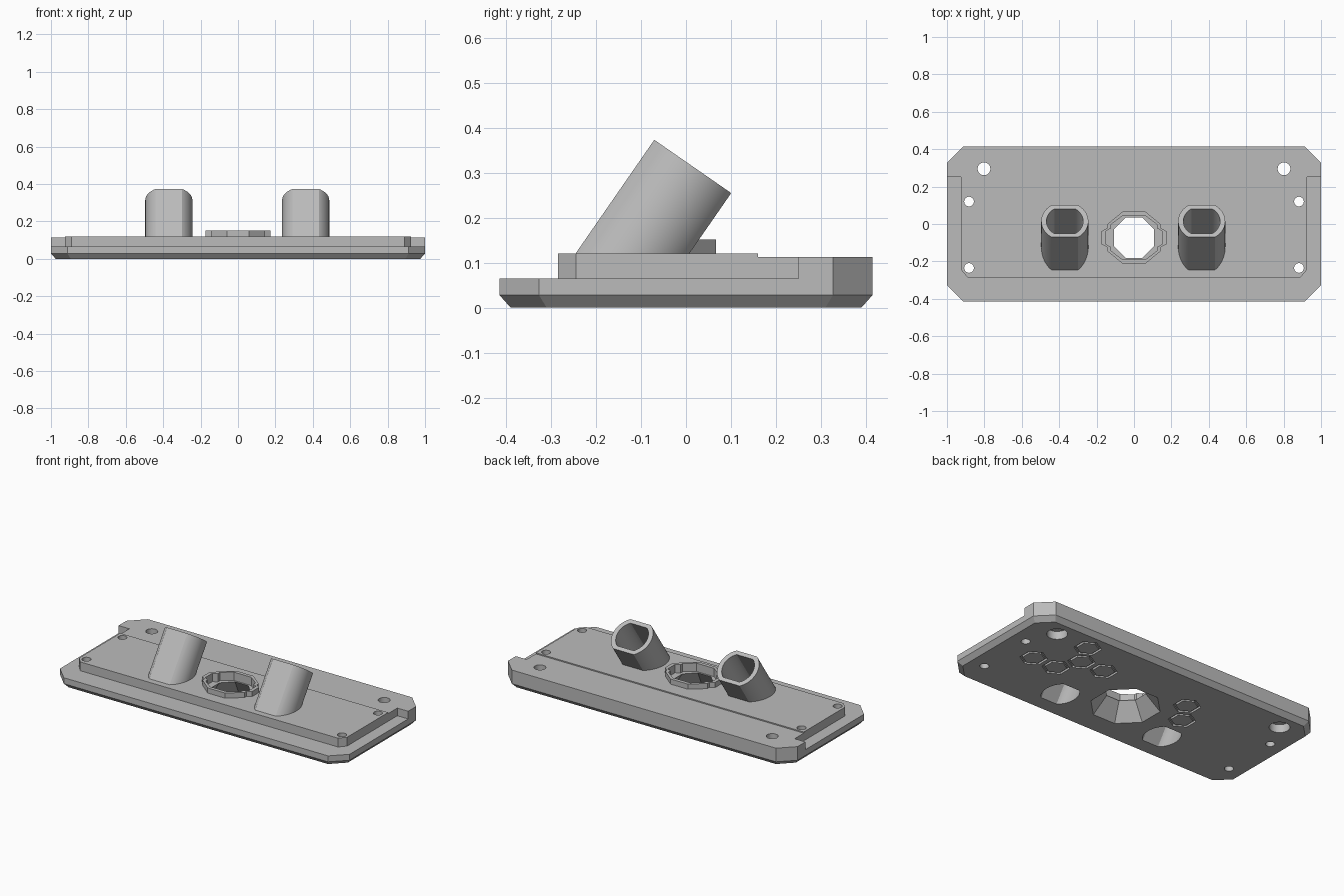
import bpy, bmesh, math
from mathutils import Vector

old = bpy.data.objects.get("Cube")
if old:
    bpy.data.objects.remove(old)

grey = bpy.data.materials.new("plain_grey")
grey.use_nodes = True
COLOUR = (0.5, 0.5, 0.5, 1)
grey.diffuse_color = COLOUR
grey.node_tree.nodes["Principled BSDF"].inputs["Base Color"].default_value = COLOUR


def loft(bm, rings):
    """Closed solid through matching rings of points, bottom to top."""
    loops = [[bm.verts.new(p) for p in ring] for ring in rings]
    n = len(loops[0])
    for a, b in zip(loops, loops[1:]):
        for i in range(n):
            j = (i + 1) % n
            bm.faces.new((a[i], a[j], b[j], b[i]))
    bm.faces.new(loops[0][::-1])
    bm.faces.new(loops[-1])


def level(outline, z):
    return [(x, y, z) for x, y in outline]


def prism(bm, outline, z0, z1):
    loft(bm, [level(outline, z0), level(outline, z1)])


def finish(bm, name):
    bmesh.ops.recalc_face_normals(bm, faces=bm.faces)
    mesh = bpy.data.meshes.new(name)
    bm.to_mesh(mesh)
    bm.free()
    mesh.materials.append(grey)
    obj = bpy.data.objects.new(name, mesh)
    bpy.context.collection.objects.link(obj)
    return obj


def ngon(cx, cy, r, n, turn=0.0):
    return [(cx + r * math.cos(turn + math.tau * i / n),
             cy + r * math.sin(turn + math.tau * i / n)) for i in range(n)]


def clipped_rect(hx, hy, c):
    return [(-hx + c, -hy), (hx - c, -hy), (hx, -hy + c), (hx, hy - c),
            (hx - c, hy), (-hx + c, hy), (-hx, hy - c), (-hx, -hy + c)]


def mirror_x(half):
    """Right half of an outline, front to back, completed on the left."""
    return half + [(-x, y) for x, y in reversed(half)]


def solid(name, outline, z0, z1):
    bm = bmesh.new()
    prism(bm, outline, z0, z1)
    return finish(bm, name)


# Base plate with bevelled underside
bm = bmesh.new()
loft(bm, [level(clipped_rect(0.975, 0.39, 0.08), 0),
          level(clipped_rect(1, 0.415, 0.088), 0.028),
          level(clipped_rect(1, 0.415, 0.088), 0.065)])
base = finish(bm, "base_plate")

# Raised back step and front panel
back = solid("back_step", mirror_x([(0.925, 0.16), (0.925, 0.25), (1, 0.25),
                                    (1, 0.327), (0.912, 0.415)]), 0.065, 0.113)
panel = solid("front_panel", mirror_x([(0.89, -0.285), (0.925, -0.245),
                                       (0.925, 0.16)]), 0.065, 0.12)

# Collar around the central opening, with an ear on each side
CY = -0.073


def collar_outline(g):
    half = [(0.06, -0.14 + g), (0.145 - g, -0.07), (0.145 - g, -0.05), (0.173 - g, -0.035)]
    half += [(x, -y) for x, y in reversed(half)]
    return [(x, y + CY) for x, y in mirror_x(half)]


collar = solid("centre_collar", collar_outline(0), 0.115, 0.152)

# Tilted tubes: flattened round section swept along a leaning axis
TILT = math.radians(34.7)
AXIS = Vector((0, math.sin(TILT), math.cos(TILT)))
ACROSS = Vector((0, math.cos(TILT), -math.sin(TILT)))
TUBE_X = (-0.37, 0.362)


def tube(bm, cx, r, flat, z0, extra=0.0):
    top = Vector((cx, 0.015, 0.314)) + AXIS * extra
    upper = []
    for a, b in ngon(0, 0, r, 64):
        b = max(-flat, min(flat, b))
        upper.append(top + Vector((a, 0, 0)) + ACROSS * b)
    lower = [p - AXIS * ((p.z - z0) / AXIS.z) for p in upper]
    loft(bm, [lower, upper])


tubes = []
for side, cx in zip(("right", "left"), TUBE_X):
    bm = bmesh.new()
    tube(bm, cx, 0.126, 0.104, 0.08)
    tubes.append(finish(bm, side + "_tube"))

# Cutters: screw holes with counterbores below
bm = bmesh.new()
for s in (-1, 1):
    loft(bm, [level(ngon(s * 0.802, 0.295, r, 32), z)
              for r, z in ((0.058, -0.02), (0.058, 0.05), (0.034, 0.05), (0.034, 0.2))])
    for y in (0.12, -0.235):
        prism(bm, ngon(s * 0.882, y, 0.026, 24), -0.02, 0.2)
holes = finish(bm, "screw_hole_cutter")

# Cutters: tube bores
bm = bmesh.new()
for cx in TUBE_X:
    tube(bm, cx, 0.098, 0.08, -0.05, 0.05)
bores = finish(bm, "bore_cutter")

# Cutters: funnel opening and collar recess
bm = bmesh.new()
loft(bm, [level(ngon(0, CY, r, 8, math.pi / 8), z)
          for r, z in ((0.217, -0.02), (0.117, 0.1), (0.117, 0.2))])
funnel = finish(bm, "funnel_cutter")
recess = solid("recess_cutter", collar_outline(0.022), 0.1, 0.2)

# Cutters: hexagonal grooves in the underside, as a partial honeycomb
bm = bmesh.new()
for x, row in ((0.57, 2), (0.50, 1), (0.34, 1), (0.73, 0), (0.57, 0), (-0.26, 1), (-0.34, 0)):
    y = 0.008 + 0.137 * row
    rings = [[bm.verts.new((px, py, z)) for px, py in ngon(x, y, r, 6, math.pi / 6)]
             for r, z in ((0.078, -0.01), (0.078, 0.012), (0.062, 0.012), (0.062, -0.01))]
    for k in range(4):
        a, b = rings[k], rings[(k + 1) % 4]
        for i in range(6):
            j = (i + 1) % 6
            bm.faces.new((a[i], a[j], b[j], b[i]))
grooves = finish(bm, "groove_cutter")


def cut(obj, cutters):
    bpy.context.view_layer.objects.active = obj
    for c in cutters:
        mod = obj.modifiers.new("cut", "BOOLEAN")
        mod.operation = "DIFFERENCE"
        mod.solver = "EXACT"
        mod.object = c
        bpy.ops.object.modifier_apply(modifier=mod.name)


cut(base, (holes, bores, funnel, grooves))
cut(back, (holes,))
cut(panel, (holes, bores, funnel, recess))
cut(collar, (recess,))
for t in tubes:
    cut(t, (bores,))

for c in (holes, bores, funnel, recess, grooves):
    bpy.data.objects.remove(c)

# Smooth the round walls, keep edges sharp
bpy.ops.object.select_all(action="DESELECT")
for o in [base, back, panel, collar] + tubes:
    o.select_set(True)
bpy.context.view_layer.objects.active = base
bpy.ops.object.shade_smooth_by_angle(angle=math.radians(25))
